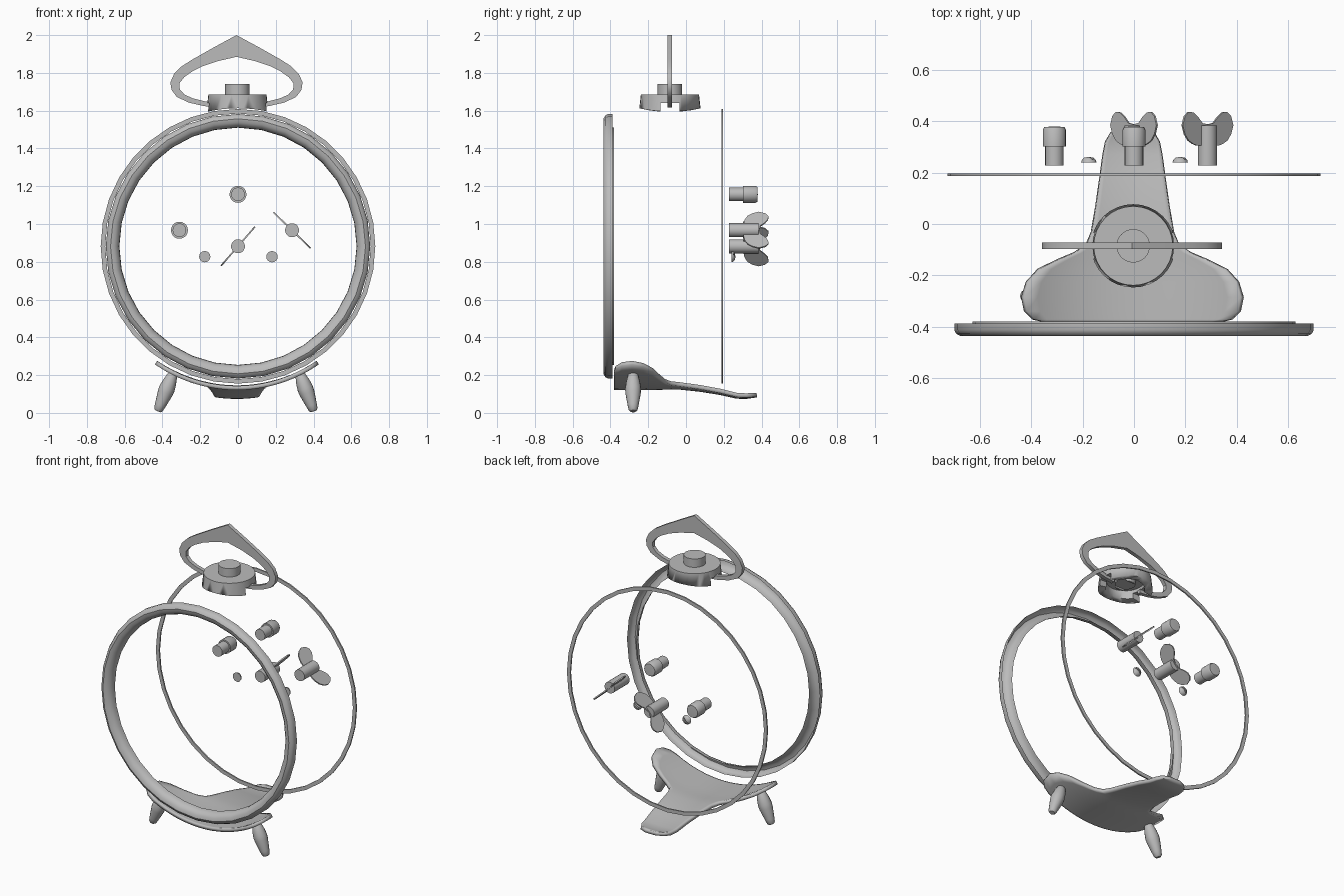
import bpy, bmesh, math
from mathutils import Vector

if "Cube" in bpy.data.objects:
    bpy.data.objects.remove(bpy.data.objects["Cube"])

GREY = bpy.data.materials.new("grey metal")
GREY.diffuse_color = (0.5, 0.5, 0.5, 1)
GREY.use_nodes = True
GREY.node_tree.nodes["Principled BSDF"].inputs["Base Color"].default_value = GREY.diffuse_color


def finish(name, bm, smooth=35, fix=True):
    if fix:
        bmesh.ops.recalc_face_normals(bm, faces=bm.faces)
    me = bpy.data.meshes.new(name)
    bm.to_mesh(me)
    bm.free()
    ob = bpy.data.objects.new(name, me)
    bpy.context.collection.objects.link(ob)
    me.materials.append(GREY)
    bpy.ops.object.select_all(action='DESELECT')
    ob.select_set(True)
    bpy.context.view_layer.objects.active = ob
    if smooth:
        bpy.ops.object.shade_smooth_by_angle(angle=math.radians(smooth))
    return ob


def lathe(name, profile, base, axis, seg=24, closed=False):
    """Spin (radius, distance along axis) points around an axis starting at base."""
    bm = bmesh.new()
    rot = Vector((0, 0, 1)).rotation_difference(Vector(axis))
    rings = []
    for r, h in profile:
        count = seg if r > 0 else 1
        rings.append([bm.verts.new(Vector(base) + rot @ Vector(
            (r * math.cos(2 * math.pi * i / seg), r * math.sin(2 * math.pi * i / seg), h)))
            for i in range(count)])
    pairs = list(zip(rings, rings[1:]))
    if closed:
        pairs.append((rings[-1], rings[0]))
    for a, b in pairs:
        for i in range(seg):
            j = (i + 1) % seg
            quad = [a[i % len(a)], a[j % len(a)], b[j % len(b)], b[i % len(b)]]
            bm.faces.new(list(dict.fromkeys(quad)))
    return finish(name, bm)


def strip(name, left, right, depth):
    """Solid plate between two matching edges, thickened along a vector."""
    bm = bmesh.new()
    a = [bm.verts.new(p) for p in left]
    b = [bm.verts.new(p) for p in right]
    for i in range(len(a) - 1):
        bm.faces.new((a[i], a[i + 1], b[i + 1], b[i]))
    bmesh.ops.remove_doubles(bm, verts=bm.verts, dist=1e-5)
    new = bmesh.ops.extrude_face_region(bm, geom=bm.faces[:], use_keep_orig=True)["geom"]
    bmesh.ops.translate(bm, vec=depth, verts=[v for v in new if isinstance(v, bmesh.types.BMVert)])
    return finish(name, bm)


def box(name, centre, size, angle=0):
    bm = bmesh.new()
    bmesh.ops.create_cube(bm, size=1)
    bmesh.ops.scale(bm, vec=size, verts=bm.verts)
    ob = finish(name, bm, 0)
    ob.location = centre
    ob.rotation_euler.y = angle
    return ob


def cut(target, cutter):
    mod = target.modifiers.new("cut", 'BOOLEAN')
    mod.operation, mod.object, mod.solver = 'DIFFERENCE', cutter, 'EXACT'
    cutter.hide_render = True
    cutter.hide_set(True)


CZ = 0.882
BACK = (0, 1, 0)

# Front bezel (open half-round shell) and thin rear rim
lathe("front_bezel", [(0.70, -0.388), (0.70, -0.413), (0.692, -0.428), (0.675, -0.437),
                      (0.655, -0.433), (0.638, -0.418), (0.63, -0.40), (0.628, -0.38)],
      (0, 0, CZ), BACK, 32)
lathe("rear_rim", [(0.727, 0.187), (0.727, 0.196), (0.703, 0.196), (0.703, 0.187)],
      (0, 0, CZ), BACK, 36, True)

# Base plate: wide curved saddle with a tongue to the rear; rows are y, half width, height
rows = [(-0.382, 0.345, 0.132), (-0.372, 0.385, 0.132), (-0.34, 0.417, 0.132), (-0.285, 0.428, 0.132),
        (-0.225, 0.41, 0.132), (-0.175, 0.365, 0.132), (-0.14, 0.295, 0.133), (-0.11, 0.225, 0.134),
        (-0.08, 0.18, 0.135), (-0.03, 0.16, 0.134), (0.08, 0.142, 0.122), (0.18, 0.128, 0.106),
        (0.27, 0.116, 0.086), (0.32, 0.106, 0.085), (0.355, 0.085, 0.09), (0.375, 0.04, 0.094)]
bm = bmesh.new()
N = 16
grid = []
for y, w, z in rows:
    xs = [w * (2 * i / N - 1) for i in range(N + 1)]
    grid.append([bm.verts.new((x - 0.006, y, z + 0.75 - math.sqrt(0.75 ** 2 - x * x))) for x in xs])
for a, b in zip(grid, grid[1:]):
    for i in range(N):
        bm.faces.new((a[i], a[i + 1], b[i + 1], b[i]))
plate = finish("base_plate", bm, 50)
mod = plate.modifiers.new("thickness", 'SOLIDIFY')
mod.thickness, mod.offset = 0.022, 0

# Splayed feet
for side, foot, top in (("left", -0.425, -0.342), ("right", 0.402, 0.325)):
    start = Vector((foot, -0.28, 0.008))
    axis = Vector((top, -0.28, 0.212)) - start
    lathe(side + "_foot", [(0, 0), (0.016, 0.001), (0.024, 0.01), (0.029, 0.035), (0.041, 0.105),
                           (0.042, 0.13), (0.037, 0.165), (0.027, 0.205), (0.02, 0.216), (0, 0.22)],
          start, axis.normalized(), 16)

# Hollow bell with knob, saddle-cut underneath and slotted for the handle
bell = lathe("bell", [(0, 1.74), (0.065, 1.74), (0.065, 1.685), (0.154, 1.685), (0.166, 1.58),
                      (0.118, 1.58), (0.112, 1.66), (0.062, 1.66), (0.062, 1.63), (0, 1.63)],
             (-0.003, -0.085, 0), (0, 0, 1), 32)
cut(bell, lathe("saddle_cutter", [(0, -0.5), (0.731, -0.5), (0.731, 0.5), (0, 0.5)],
                (0, 0, CZ), BACK, 96))
cut(bell, box("slot_cutter", (0, -0.085, 1.60), (0.5, 0.10, 0.08)))

# Pointed carrying handle
outer = [(0, 2.0), (0.12, 1.935), (0.235, 1.87), (0.29, 1.835), (0.33, 1.795), (0.35, 1.75), (0.344, 1.71),
         (0.315, 1.672), (0.25, 1.642), (0.17, 1.624), (0.10, 1.617)]
inner = [(0, 1.885), (0.1, 1.862), (0.18, 1.835), (0.235, 1.807), (0.277, 1.777), (0.302, 1.745), (0.30, 1.712),
         (0.275, 1.685), (0.23, 1.665), (0.17, 1.65), (0.10, 1.642)]


def both(points):
    full = [(-x, z) for x, z in points[:0:-1]] + points
    return [(x - 0.008, -0.098, z) for x, z in full]


strip("handle", both(outer), both(inner), (0, 0.025, 0))

# Rear setting knobs
for name, x, z in (("upper_knob", 0, 1.157), ("side_knob", -0.31, 0.967)):
    lathe(name, [(0, 0.228), (0.036, 0.228), (0.036, 0.302), (0.045, 0.302), (0.045, 0.366),
                 (0.039, 0.378), (0, 0.38)], (x, 0, z), BACK, 20)

# Winding keys: stem plus thin butterfly wing
top_edge = [(0, 0.388), (0.03, 0.393), (0.055, 0.418), (0.08, 0.435), (0.105, 0.436), (0.125, 0.42), (0.137, 0.385)]
low_edge = [(0, 0.305), (0.03, 0.305), (0.06, 0.306), (0.08, 0.312), (0.105, 0.325), (0.125, 0.35), (0.137, 0.385)]
for name, x, z, deg in (("centre_key", 0, 0.882, 49), ("side_key", 0.286, 0.967, -44)):
    lathe(name + "_stem", [(0, 0.228), (0.037, 0.228), (0.037, 0.383), (0, 0.383)], (x, 0, z), BACK, 20)
    c, s = math.cos(math.radians(deg)), math.sin(math.radians(deg))

    def wing(points):
        full = [(-t, y) for t, y in points[:0:-1]] + points
        return [(x + t * c + s * 0.004, y, z + t * s - c * 0.004) for t, y in full]

    strip(name + "_wing", wing(top_edge), wing(low_edge), (-s * 0.008, 0, c * 0.008))

# Small slotted dome screws
for name, x, deg in (("left_screw", -0.176, 50), ("right_screw", 0.18, 35)):
    screw = lathe(name, [(0, 0.24), (0.03, 0.24), (0.027, 0.25), (0.018, 0.258), (0, 0.262)],
                  (x, 0, 0.827), BACK, 16)
    cut(screw, box(name + "_cutter", (x, 0.262, 0.827), (0.08, 0.022, 0.008), -math.radians(deg)))
